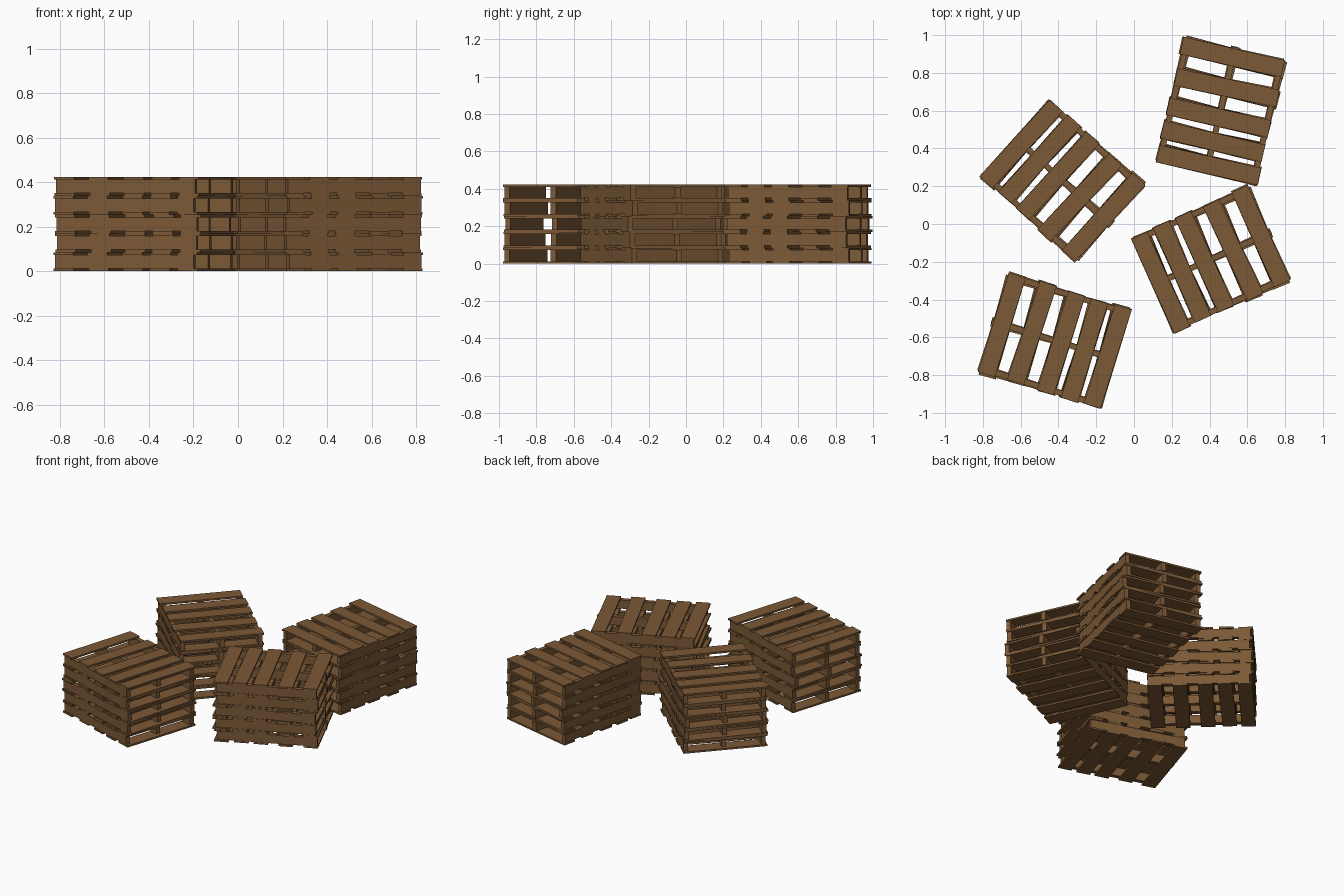
import bpy, bmesh
from math import radians, atan2
from mathutils import Matrix, Vector

if "Cube" in bpy.data.objects:
    bpy.data.objects.remove(bpy.data.objects["Cube"])

wood = bpy.data.materials.new("brown_wood")
wood.diffuse_color = (0.2, 0.1, 0.037, 1)
wood.use_nodes = True
wood.node_tree.nodes["Principled BSDF"].inputs["Base Color"].default_value = wood.diffuse_color

DECK, BEAM = 0.012, 0.0605
H = BEAM + 2 * DECK
W, PLANK = 0.55, 0.093


def box(bm, centre, size, yaw=0.0):
    m = Matrix.Translation(centre) @ Matrix.Rotation(yaw, 4, 'Z') @ Matrix.Diagonal((*size, 1))
    bmesh.ops.create_cube(bm, size=1, matrix=m)


def pallet_mesh(name, side):
    """Pallet with beams along x and planks along y; side mirrors it in y."""
    bm = bmesh.new()
    # three beams, the middle one pushed out at one end
    for y, shift in ((-0.255, 0.006), (0, 0.02), (0.255, -0.004)):
        box(bm, (shift, y * side, H / 2), (0.655, 0.03, BEAM))
    # top deck: plank positions at each end, slightly crooked
    top = [(0.292, 0.292), (0.133, 0.122), (-0.034, -0.038),
           (-0.168, -0.164), (-0.292, -0.294)]
    bottom = [(0.290, 0.293), (0.126, 0.131), (-0.036, -0.030),
              (-0.163, -0.169), (-0.293, -0.290)]
    for deck, z in ((top, H - DECK / 2), (bottom, DECK / 2)):
        for i, (a, b) in enumerate(deck):
            yaw = atan2(a - b, W) * side
            box(bm, ((a + b) / 2, (0.003, -0.004, 0.002)[i % 3], z), (PLANK, W, DECK), yaw)
    me = bpy.data.meshes.new(name)
    bm.to_mesh(me)
    bm.free()
    me.materials.append(wood)
    return me


meshes = {s: pallet_mesh("pallet_mesh", s) for s in (1, -1)}

# stacks: centre x, centre y, heading, mirror side
stacks = [(0.458, 0.598, 77, 1), (-0.378, 0.23, -42.3, -1),
          (0.407, -0.187, 24.3, 1), (-0.42, -0.618, 162.7, -1)]
# small misalignment of each layer: x, y, turn
layers = [(0.003, 0.002, 0.6), (-0.003, 0, -0.5), (0.002, -0.003, -1.8),
          (0.003, 0.003, 0.8), (0, 0, 0)]

for s, (cx, cy, ang, side) in enumerate(stacks):
    for k, (dx, dy, turn) in enumerate(layers):
        ob = bpy.data.objects.new(f"pallet_stack{s + 1}_layer{k + 1}", meshes[side])
        bpy.context.collection.objects.link(ob)
        off = Matrix.Rotation(radians(ang), 3, 'Z') @ Vector((dx, dy * side, 0))
        ob.location = (cx + off.x, cy + off.y, k * H)
        ob.rotation_euler.z = radians(ang + turn * side)
